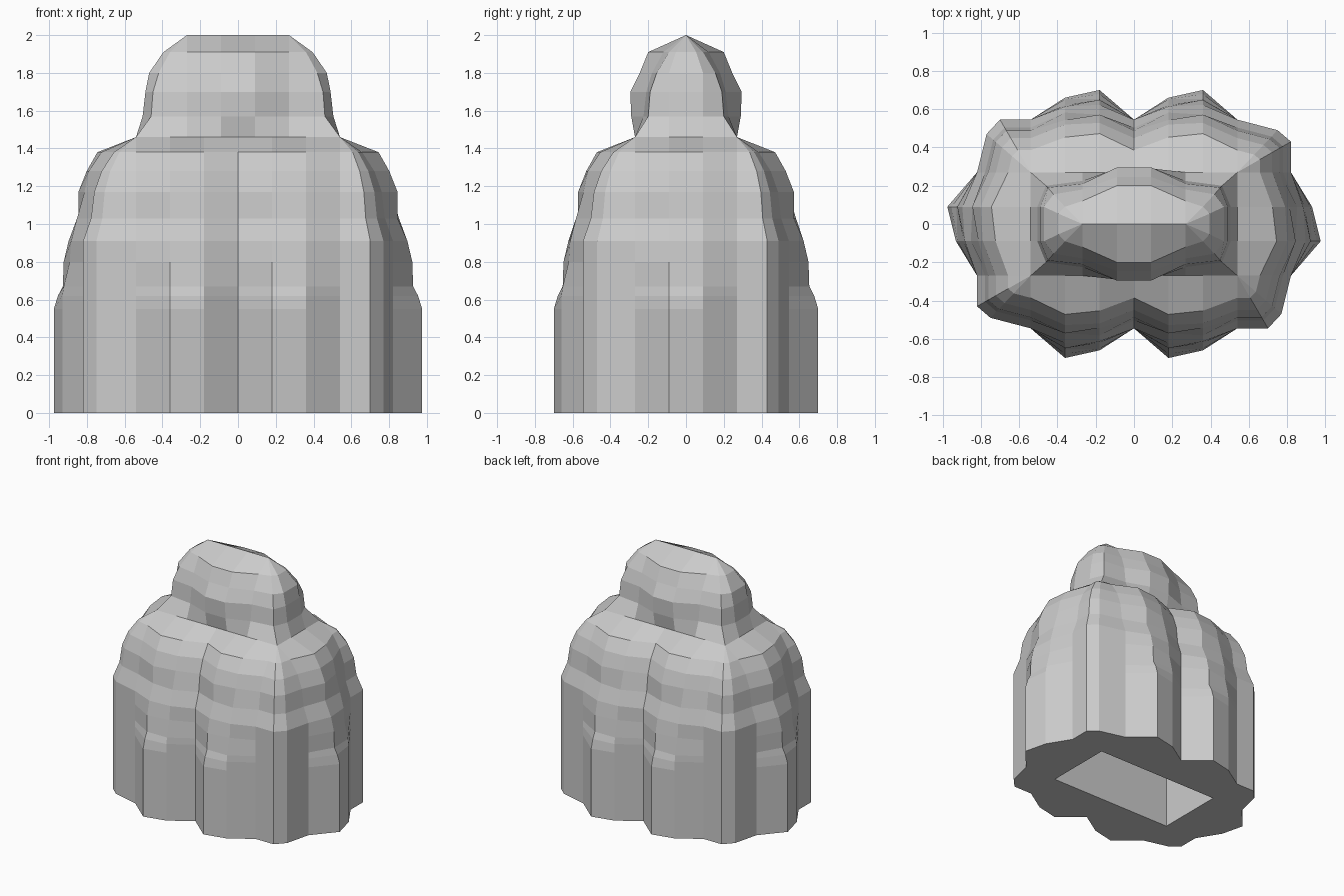
import bpy, bmesh

if "Cube" in bpy.data.objects:
    bpy.data.objects.remove(bpy.data.objects["Cube"])


def loft(name, rings, close_base=False, hole=None):
    """Skin a stack of closed rings with flat faces."""
    bm = bmesh.new()
    layers = [[bm.verts.new(p) for p in r] for r in rings]
    n = len(layers[0])
    for a, b in zip(layers, layers[1:]):
        for i in range(n):
            j = (i + 1) % n
            bm.faces.new((a[i], a[j], b[j], b[i]))
    if hole:
        # vertical cavity walls and flat underside ring
        low = [bm.verts.new(p) for p in hole]
        top = layers[-1]
        for i in range(n):
            j = (i + 1) % n
            bm.faces.new((layers[0][j], layers[0][i], low[i], low[j]))
            bm.faces.new((low[j], low[i], top[i], top[j]))
    if close_base:
        bm.faces.new(layers[0][::-1])
    bmesh.ops.remove_doubles(bm, verts=bm.verts, dist=1e-4)
    bmesh.ops.dissolve_degenerate(bm, edges=bm.edges, dist=1e-4)
    bmesh.ops.recalc_face_normals(bm, faces=bm.faces)
    me = bpy.data.meshes.new(name)
    bm.to_mesh(me)
    bm.free()
    ob = bpy.data.objects.new(name, me)
    bpy.context.collection.objects.link(ob)
    return ob


def half_turn(cols):
    """Complete a half outline by rotating it 180 degrees."""
    return cols + [((-b[0], -b[1]), (-t[0], -t[1]), k) for b, t, k in cols]


# Lower mound: how far each column kind leans inwards at every level
levels = [0, .55, .62, .67, .80, .91, 1.03, 1.17, 1.28, 1.38, 1.46]
lean = {
    "valley": [1, 1, 1, 1, 1, 1, .85, .79, .65, .42, 0],
    "bulge": [1, 1, .95, .89, .88, .82, .70, .70, .60, .47, 0],
    "shoulder": [1, 1, 1, .98, .90, .88, .80, .70, .64, .47, 0],
}
# (outline point, point it reaches at the top, kind)
half = [((-.54, -.545), (-.54, -.27), "valley")]
for x in (-.36, .18):
    half += [((x, -.70), (x, -.27), "bulge"),
             ((x + .18, -.66), (x + .18, -.27), "shoulder"),
             ((x + .36, -.545), (x + .36, -.27), "valley")]
half += [((.70, -.545), (.54, -.27), "valley"),
         ((.77, -.47), (.54, -.27), "valley"),
         ((.82, -.27), (.54, -.27), "valley"),
         ((.975, -.09), (.54, -.09), "bulge"),
         ((.93, .09), (.54, .09), "shoulder"),
         ((.82, .27), (.54, .27), "valley"),
         ((.82, .43), (.54, .27), "valley"),
         ((.75, .49), (.54, .27), "valley")]
cols = half_turn(half)
rings = [[(t[0] + (b[0] - t[0]) * lean[k][i], t[1] + (b[1] - t[1]) * lean[k][i], z)
          for b, t, k in cols] for i, z in enumerate(levels)]
loft("lower_mound", rings, hole=[(t[0], t[1], 0) for b, t, k in cols])

# Upper cap: profiles for the front bulge, its valleys, hip corners and ends
cap_z = [1.46, 1.57, 1.70, 1.80, 1.91, 2.0]
bulge = [.27, .29, .295, .245, .20, 0]
valley = [.27, .225, .21, .18, .12, 0]
hip_x = [.54, .46, .45, .42, .36, .27]
hip_y = [.27, .20, .19, .155, .09, 0]
end_x = [.54, .505, .49, .47, .395, .27]
cap_rings = []
for i, z in enumerate(cap_z):
    e = .09 * min(1, hip_y[i] / .15)
    side = [(-hip_x[i], -hip_y[i]), (-.27, -valley[i]), (-.09, -bulge[i]),
            (.09, -bulge[i]), (.27, -valley[i]), (hip_x[i], -hip_y[i]),
            (end_x[i], -e), (end_x[i], e)]
    cap_rings.append([(s * x, s * y, z) for s in (1, -1) for x, y in side])
loft("upper_cap", cap_rings, close_base=True)
